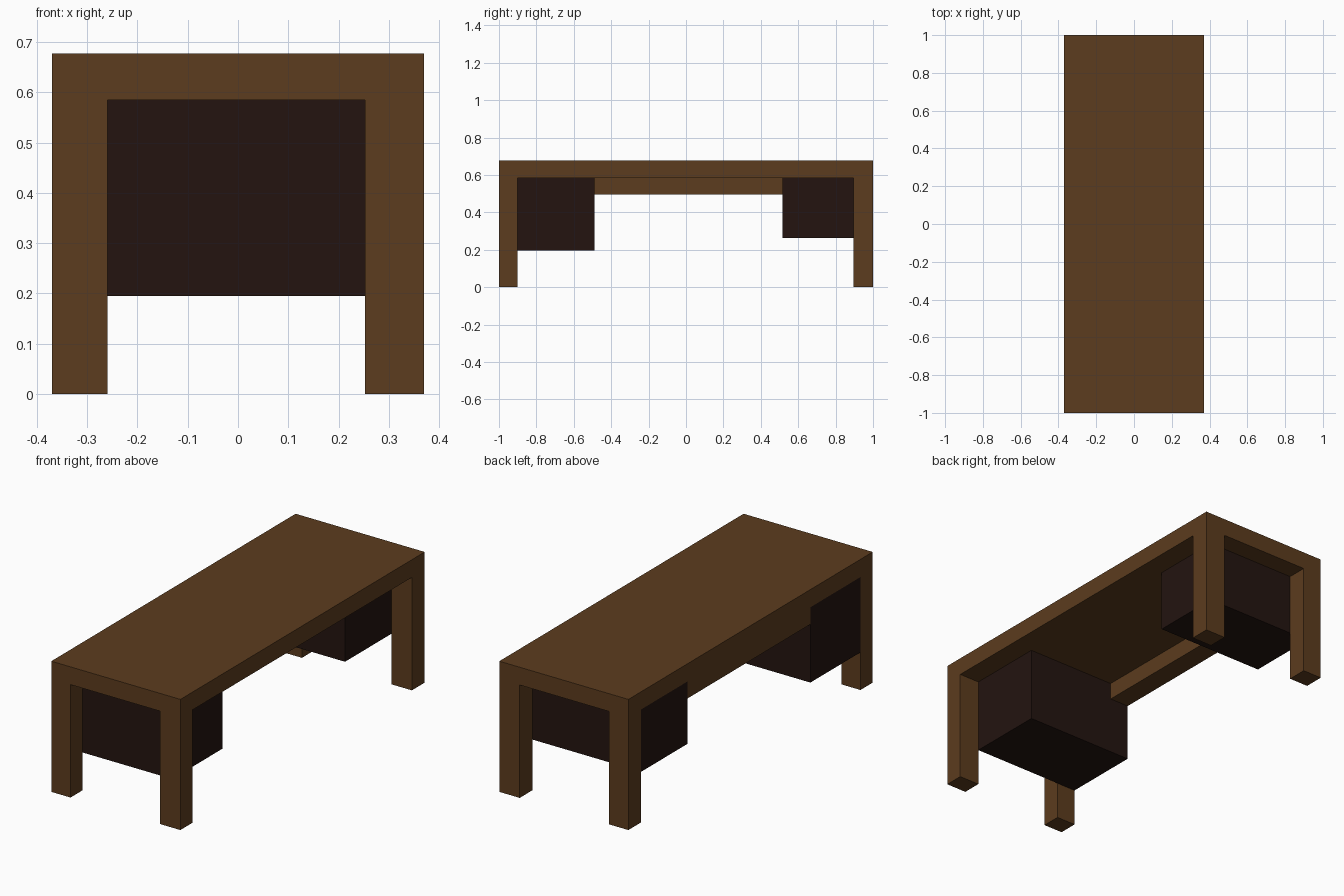
import bpy
import bmesh
from mathutils import Vector

if "Cube" in bpy.data.objects:
    bpy.data.objects.remove(bpy.data.objects["Cube"])


def make_material(name, color):
    mat = bpy.data.materials.new(name)
    mat.diffuse_color = (*color, 1.0)
    mat.use_nodes = True
    mat.node_tree.nodes["Principled BSDF"].inputs["Base Color"].default_value = mat.diffuse_color
    return mat


def box(name, x, y, z, mat):
    """Flat-faced box from (min, max) ranges on each axis."""
    lo, hi = Vector((x[0], y[0], z[0])), Vector((x[1], y[1], z[1]))
    bm = bmesh.new()
    bmesh.ops.create_cube(bm, size=1.0)
    bmesh.ops.scale(bm, vec=hi - lo, verts=bm.verts)
    bmesh.ops.translate(bm, vec=(lo + hi) / 2, verts=bm.verts)
    mesh = bpy.data.meshes.new(name)
    bm.to_mesh(mesh)
    bm.free()
    mesh.materials.append(mat)
    obj = bpy.data.objects.new(name, mesh)
    bpy.context.collection.objects.link(obj)
    return obj


wood = make_material("brown_wood", (0.107, 0.045, 0.013))
dark = make_material("dark_wood", (0.017, 0.007, 0.005))

HALF_W, HALF_L = 0.37, 1.0
UNDERSIDE, TOP = 0.585, 0.677

# Table top
box("desk_top", (-HALF_W, HALF_W), (-HALF_L, HALF_L), (UNDERSIDE, TOP), wood)

# Four corner legs
leg_x = {"left": (-HALF_W, -0.26), "right": (0.253, HALF_W)}
leg_y = {"front": (-HALF_L, -0.9), "back": (0.895, HALF_L)}
for end, y in leg_y.items():
    for side, x in leg_x.items():
        box(f"{end}_{side}_leg", x, y, (0, UNDERSIDE), wood)

# Hanging cabinets, flush with the left side, the front one deeper
cabinet_x = (-HALF_W, 0.253)
box("front_cabinet", cabinet_x, (-0.9, -0.49), (0.195, UNDERSIDE), dark)
box("back_cabinet", cabinet_x, (0.515, 0.895), (0.262, UNDERSIDE), dark)

# Rail joining the cabinets along the left side
box("left_rail", leg_x["left"], (-0.49, 0.515), (0.497, UNDERSIDE), wood)
